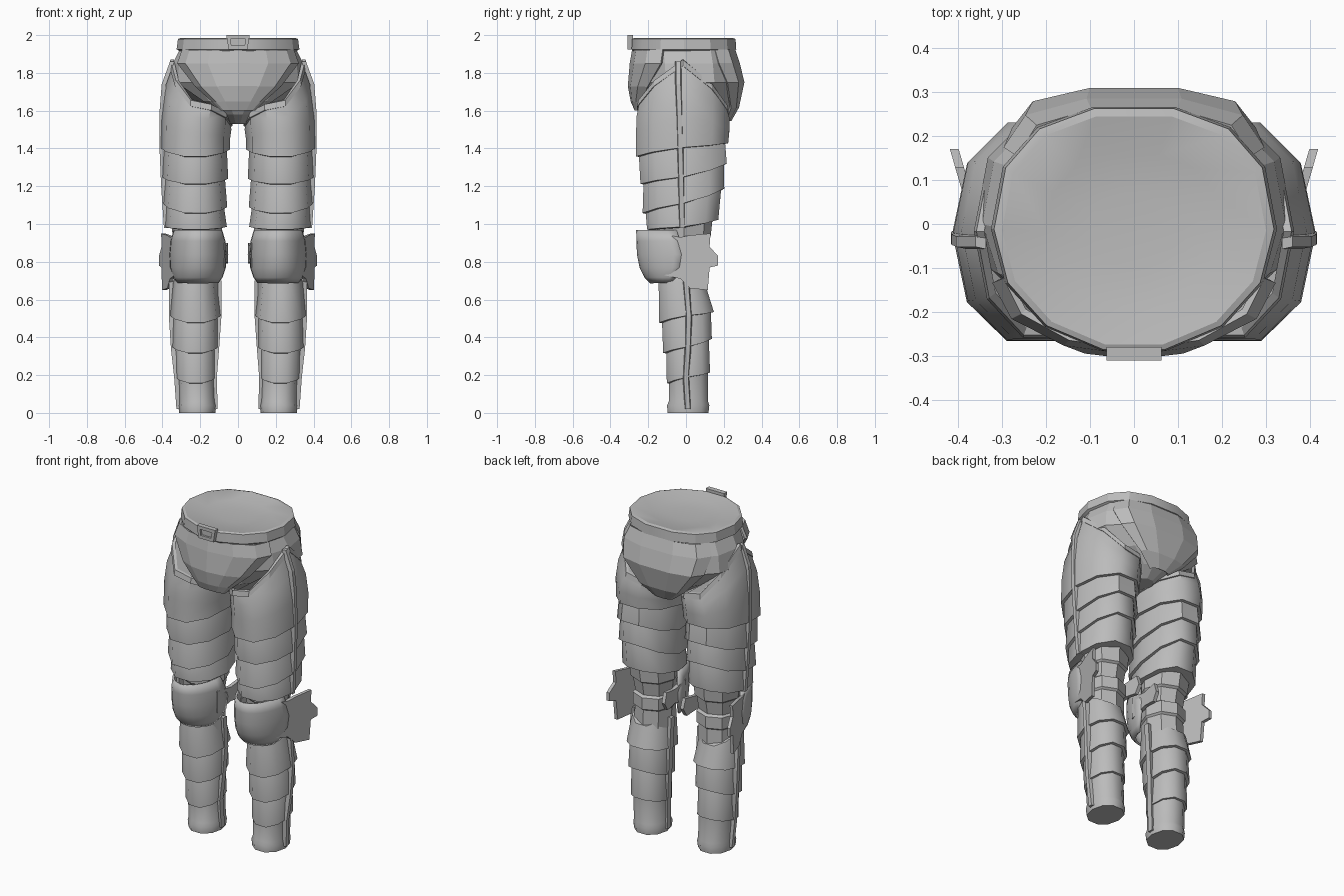
import bpy, bmesh, math

if "Cube" in bpy.data.objects:
    bpy.data.objects.remove(bpy.data.objects["Cube"])

grey = bpy.data.materials.new("armour_grey")
grey.diffuse_color = (0.5, 0.5, 0.5, 1)
grey.use_nodes = True
grey.node_tree.nodes["Principled BSDF"].inputs["Base Color"].default_value = grey.diffuse_color


def finish(name, bm, smooth=None, mirror=False, thick=0):
    bmesh.ops.recalc_face_normals(bm, faces=bm.faces)
    me = bpy.data.meshes.new(name)
    bm.to_mesh(me)
    bm.free()
    me.materials.append(grey)
    ob = bpy.data.objects.new(name, me)
    bpy.context.collection.objects.link(ob)
    if smooth:
        me.shade_smooth()
        me.set_sharp_from_angle(angle=math.radians(smooth))
    if thick:
        m = ob.modifiers.new("Thickness", 'SOLIDIFY')
        m.thickness, m.offset = thick, 0
    if mirror:
        ob.modifiers.new("Mirror", 'MIRROR')
    return ob


def bridge(bm, rows, closed):
    for a, b in zip(rows, rows[1:]):
        n = len(a)
        for i in range(n if closed else n - 1):
            j = (i + 1) % n
            bm.faces.new((a[i], a[j], b[j], b[i]))


def loft(name, rings, n=10, p=(2.15, 2.15), cap=(True, True), **kw):
    """Ring: x0, x1, y0, y1, then heights at front, outside, back, inside."""
    bm = bmesh.new()
    rows = []
    for x0, x1, y0, y1, zf, zo, zb, zi in rings:
        row = []
        for k in range(n):
            a = 2 * math.pi * k / n
            c, s = math.cos(a), math.sin(a)
            e = 2 / (p[0] if s < 0 else p[1])
            x = (x0 + x1) / 2 + (x1 - x0) / 2 * math.copysign(abs(c) ** e, c)
            y = (y0 + y1) / 2 + (y1 - y0) / 2 * math.copysign(abs(s) ** e, s)
            w = abs(s) ** 1.4
            z = (1 - w) * (zo if c > 0 else zi) + w * (zb if s > 0 else zf)
            row.append(bm.verts.new((x, y, z)))
        rows.append(row)
    bridge(bm, rows, True)
    if cap[0]:
        bm.faces.new(rows[0])
    if cap[1]:
        bm.faces.new(rows[-1])
    return finish(name, bm, **kw)


def flat(x0, x1, y0, y1, z):
    return (x0, x1, y0, y1, z, z, z, z)


def grow(r, d, dz=0):
    return (r[0] - d, r[1] + d, r[2] - d, r[3] + d) + tuple(z + dz for z in r[4:])


def patch(name, rows, cx=0, n=8, e=1, **kw):
    """Bowed plate; row: height, half width, y in the middle, y at the edge."""
    bm = bmesh.new()
    grid = []
    for z, hw, yc, ye in rows:
        ts = [math.pi * (i / n - 0.5) for i in range(n + 1)]
        grid.append([bm.verts.new((cx + hw * math.copysign(abs(math.sin(t)) ** e, t),
                                   ye + (yc - ye) * max(0, math.cos(t)) ** e, z)) for t in ts])
    bridge(bm, grid, False)
    return finish(name, bm, **kw)


def strip(name, path, w=0.017, t=0.012):
    bm = bmesh.new()
    rows = [[bm.verts.new((x + dx, y + dy, z)) for dx, dy in
             ((-t, -w), (t, -w * .7), (t, w * .7), (-t, w))] for x, y, z in path]
    bridge(bm, rows, True)
    bm.faces.new(rows[0])
    bm.faces.new(rows[-1])
    return finish(name, bm, mirror=True)


def side_plate(name, pts, x_at, t):
    bm = bmesh.new()
    a = [bm.verts.new((x_at(y), y, z)) for y, z in pts]
    b = [bm.verts.new((x_at(y) - t, y, z)) for y, z in pts]
    bridge(bm, [a, b], True)
    bm.faces.new(a)
    bm.faces.new(b)
    return finish(name, bm, mirror=True)


def bands(name, rings):
    """Overlapping plates, each flaring down to a lipped lower edge."""
    for i, (top, low) in enumerate(zip(rings, rings[1:])):
        loft(f"{name}_{i + 1}", [grow(top, -.02, .02), grow(top, -.014), grow(low, .003),
                                 grow(low, -.022, -.004)],
             smooth=45, mirror=True)


# Pelvis body, with front and back panels
loft("pelvis", [flat(-.305, .305, -.275, .255, 1.93), flat(-.345, .345, -.27, .27, 1.85),
                flat(-.36, .36, -.265, .28, 1.75), flat(-.25, .25, -.25, .26, 1.65),
                flat(-.12, .12, -.2, .22, 1.58), flat(-.06, .06, -.1, .14, 1.53)],
     n=14, p=(1.9, 2.6))
patch("front_panel", [(1.92, .29, -.278, -.12), (1.85, .315, -.29, -.13), (1.73, .22, -.3, -.2),
                      (1.65, .13, -.285, -.235), (1.605, .085, -.265, -.25)], n=6, thick=.016)
patch("back_panel", [(1.92, .26, .258, .15), (1.85, .29, .282, .17), (1.75, .27, .305, .215),
                     (1.62, .15, .275, .235), (1.55, .06, .235, .21)], n=5, e=.85, thick=.016)

# Belt with a shallow dished top, and buckle
loft("belt", [flat(-.31, .31, -.285, .25, 1.915), flat(-.325, .325, -.295, .272, 1.925),
              flat(-.318, .318, -.292, .268, 1.98), flat(-.30, .30, -.28, .25, 1.985),
              flat(-.2, .2, -.19, .16, 1.967), flat(-.1, .1, -.1, .07, 1.96)],
     n=14, p=(2, 2.4), smooth=25)
bm = bmesh.new()
outer = [(-.05, 1.925), (.05, 1.925), (.062, 2.0), (-.062, 2.0)]
inner = [(-.035, 1.945), (.035, 1.945), (.04, 1.98), (-.04, 1.98)]
loops = [[bm.verts.new((x, y, z)) for x, z in s]
         for s, y in ((outer, -.28), (outer, -.31), (inner, -.31), (inner, -.298))]
bridge(bm, loops, True)
bm.faces.new(loops[0])
bm.faces.new(loops[-1])
finish("buckle", bm)

# Thighs: tall upper shell rising to an outer point, with a rim
apex = (.04, .352, -.258, .225, 1.63, 1.86, 1.60, 1.54)
mid = (.035, .392, -.273, .242, 1.56, 1.73, 1.55, 1.50)
hem = (.045, .41, -.274, .232, 1.355, 1.405, 1.43, 1.395)
loft("upper_thigh", [apex, mid, (.042, .41, -.276, .242, 1.48, 1.57, 1.5, 1.45), grow(hem, .003),
                     grow(hem, -.022, -.004)], smooth=45, mirror=True)
loft("thigh_rim", [grow(apex, -.012, .012), grow(apex, .006, .01), grow(apex, .012, -.022),
                   grow(apex, -.004, -.025)], cap=(False, False), mirror=True)
bands("thigh_band", [hem, (.055, .402, -.249, .224, 1.21, 1.25, 1.325, 1.24),
                     (.06, .396, -.237, .21, 1.055, 1.11, 1.195, 1.09),
                     (.062, .385, -.212, .177, .97, .985, 1.025, .985)])
strip("thigh_strip", [(.348, -.04, 1.86), (.392, -.04, 1.74), (.403, -.035, 1.6),
                      (.404, -.03, 1.41), (.395, -.025, 1.2), (.38, -.02, .98)])

# Blocky joint behind the knee
loft("knee_joint", [flat(.085, .355, -.16, .14, 1.02), flat(.085, .345, -.15, .13, .93),
                    flat(.095, .335, -.14, .115, .92), flat(.105, .325, -.13, .1, .84),
                    flat(.095, .335, -.14, .118, .83), flat(.095, .335, -.14, .118, .76),
                    flat(.105, .325, -.13, .105, .75), flat(.105, .33, -.13, .11, .60)],
     n=8, mirror=True)

# Knee guard: domed cap, flared outer wing, small inner tab
patch("knee_cap", [(.968, .122, -.258, -.05), (.91, .139, -.256, -.03), (.84, .145, -.254, -.01),
                   (.77, .142, -.24, -.02), (.72, .125, -.215, -.05), (.69, .104, -.185, -.08)],
      cx=.212, n=14, thick=.012, smooth=45, mirror=True)
side_plate("knee_wing", [(-.12, .945), (-.03, .93), (.02, .94), (.13, .95), (.125, .88),
                         (.17, .83), (.17, .78), (.125, .77), (.115, .65), (.02, .66),
                         (-.03, .71), (-.12, .73)],
           lambda y: .34 + .29 * (y + .1), .02)
side_plate("knee_tab", [(-.1, .9), (.02, .885), (.11, .9), (.13, .84), (.1, .79), (.02, .8),
                        (-.1, .77)], lambda y: .092 - .08 * (y + .1), .022)

# Shins: overlapping bands, ankle cuff and sole, side strips
bands("shin_band", [(.1, .357, -.165, .135, .72, .69, .635, .69),
                    (.095, .356, -.147, .152, .475, .515, .535, .515),
                    (.107, .346, -.124, .14, .315, .35, .395, .35),
                    (.12, .328, -.104, .13, .155, .19, .215, .19)])
loft("shin_ankle", [(.125, .32, -.094, .12, .19, .22, .24, .22), flat(.12, .314, -.096, .122, .06),
                    flat(.115, .316, -.106, .129, .04), flat(.12, .312, -.102, .124, 0)],
     n=10, smooth=45, mirror=True)
strip("shin_outer_strip", [(.352, .0, .70), (.354, .015, .51), (.343, .01, .34),
                           (.326, .0, .19), (.314, .01, .02)])
strip("shin_inner_strip", [(.1, .0, .70), (.1, .015, .51), (.112, .01, .34),
                           (.124, .0, .19), (.12, .01, .02)])
